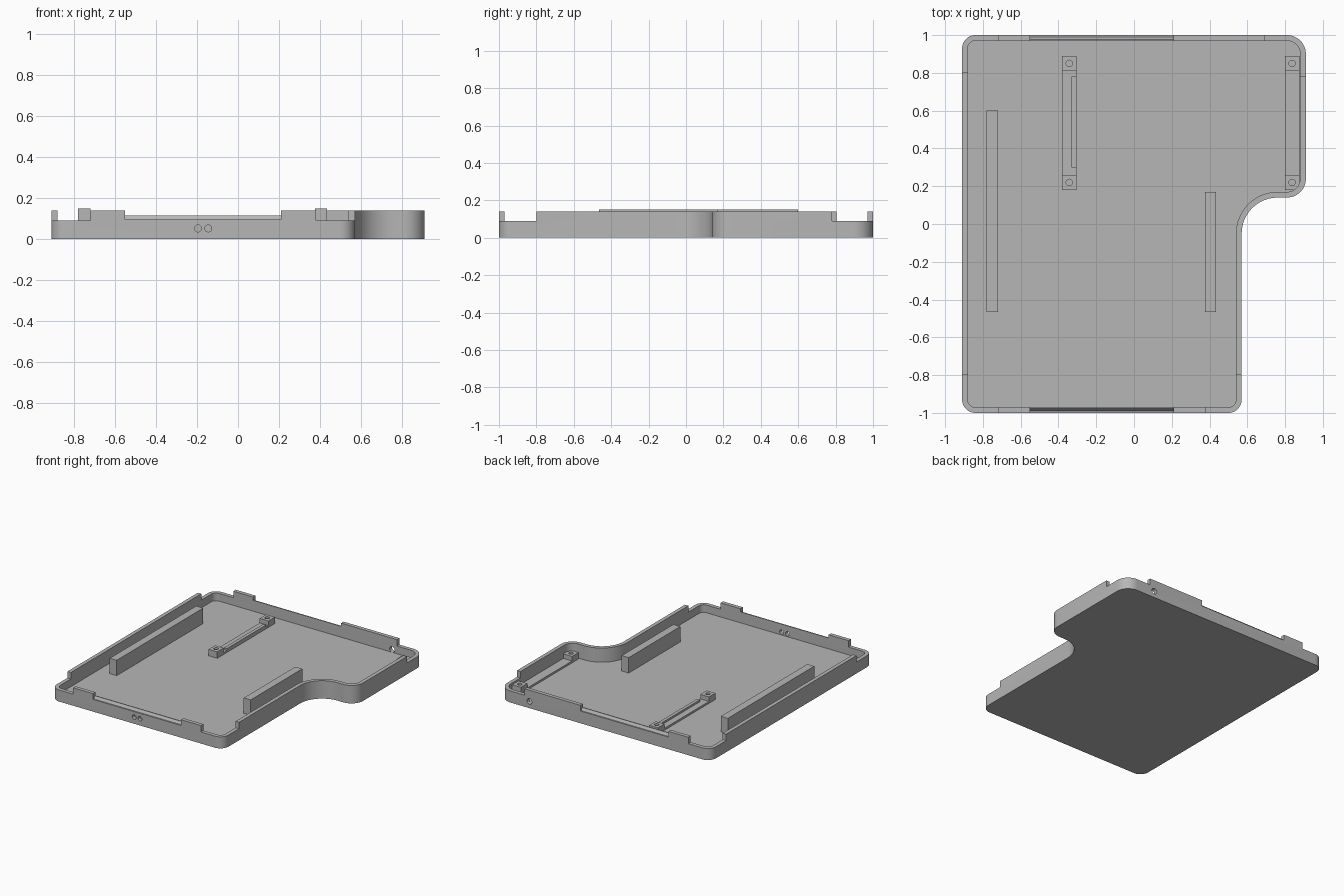
import bpy, bmesh, math
from mathutils import Vector, Matrix

if "Cube" in bpy.data.objects:
    bpy.data.objects.remove(bpy.data.objects["Cube"], do_unlink=True)

grey = bpy.data.materials.new("plain grey")
grey.use_nodes = True
colour = (0.47, 0.47, 0.47, 1)
grey.diffuse_color = colour
grey.node_tree.nodes["Principled BSDF"].inputs["Base Color"].default_value = colour


def add_object(name, bm):
    bmesh.ops.recalc_face_normals(bm, faces=bm.faces)
    mesh = bpy.data.meshes.new(name)
    bm.to_mesh(mesh)
    bm.free()
    mesh.materials.append(grey)
    ob = bpy.data.objects.new(name, mesh)
    bpy.context.collection.objects.link(ob)
    return ob


def prism(name, points, offset):
    """Closed 3D outline swept along an offset."""
    bm = bmesh.new()
    face = bm.faces.new([bm.verts.new(p) for p in points])
    side = bmesh.ops.extrude_face_region(bm, geom=[face])["geom"]
    verts = [v for v in side if isinstance(v, bmesh.types.BMVert)]
    bmesh.ops.translate(bm, vec=offset, verts=verts)
    return add_object(name, bm)


def box(name, x0, x1, y0, y1, z0, z1):
    pts = [(x0, y0, z0), (x1, y0, z0), (x1, y1, z0), (x0, y1, z0)]
    return prism(name, pts, (0, 0, z1 - z0))


def cylinder(name, centre, r, depth, along_y=False):
    bm = bmesh.new()
    turn = Matrix.Rotation(math.pi / 2 if along_y else 0, 4, 'X')
    bmesh.ops.create_cone(bm, cap_ends=True, segments=24, radius1=r, radius2=r,
                          depth=depth, matrix=Matrix.Translation(centre) @ turn)
    return add_object(name, bm)


def cut(ob, cutters):
    for c in cutters:
        mod = ob.modifiers.new("cut", 'BOOLEAN')
        mod.operation, mod.solver, mod.object = 'DIFFERENCE', 'EXACT', c
    bpy.context.view_layer.update()
    graph = bpy.context.evaluated_depsgraph_get()
    mesh = bpy.data.meshes.new_from_object(ob.evaluated_get(graph))
    ob.modifiers.clear()
    ob.data = mesh
    for c in cutters:
        bpy.data.objects.remove(c, do_unlink=True)


# Corners of the plan: x, y, fillet radius, and which way an inset moves them
CORNERS = [(-0.91, -1, 0.07, 1, 1), (0.57, -1, 0.07, -1, 1),
           (0.57, 0.14, -0.19, -1, 1), (0.91, 0.14, 0.1, -1, 1),
           (0.91, 1, 0.1, -1, -1), (-0.91, 1, 0.07, 1, -1)]


def outline(inset, z):
    pos = [Vector((x + sx * inset, y + sy * inset)) for x, y, r, sx, sy in CORNERS]
    pts = []
    for i, p in enumerate(pos):
        r = abs(CORNERS[i][2] - inset)
        a = (pos[i - 1] - p).normalized()
        b = (pos[(i + 1) % len(pos)] - p).normalized()
        for k in range(13):
            t = k / 12 * math.pi / 2
            q = p + r * (a * (1 - math.sin(t)) + b * (1 - math.cos(t)))
            pts.append((q.x, q.y, z))
    return pts


# Tray shell with low corners, lip gaps and cable holes
tray = prism("tray", outline(0, 0), (0, 0, 0.14))
cutters = [prism("cavity", outline(0.03, 0.03), (0, 0, 0.3))]
for x0, x1, y0, y1 in [(-1, -0.72, -1.1, -0.8), (0.38, 1, -1.1, -0.8),
                       (-1, -0.72, 0.805, 1.1), (0.69, 1, 0.78, 1.1)]:
    cutters.append(box("corner_cut", x0, x1, y0, y1, 0.09, 0.2))
lip = [(1.1, 0.095), (0.99, 0.095), (0.978, 0.115), (0.9, 0.115), (0.9, 0.2), (1.1, 0.2)]
for s in (-1, 1):
    cutters.append(prism("lip_cut", [(-0.55, s * y, z) for y, z in lip], (0.76, 0, 0)))
for x, y, r in [(-0.195, -1, 0.017), (-0.145, -1, 0.017), (0.65, 1, 0.022)]:
    cutters.append(cylinder("hole_cut", (x, y, 0.052), r, 0.1, True))
cut(tray, cutters)

# Support ribs
box("left_rib", 0.375, 0.435, -0.465, 0.17, 0.025, 0.15)
box("right_rib", -0.78, -0.72, -0.465, 0.6, 0.025, 0.15)

# Mounting rails with a drilled boss at each end
for side, x in (("right", -0.38), ("left", 0.8)):
    box(side + "_rail", x, x + 0.075, 0.25, 0.82, 0.025, 0.045)
    for end, y in (("front", 0.18), ("back", 0.81)):
        boss = box(f"{side}_{end}_boss", x, x + 0.075, y, y + 0.08, 0.025, 0.08)
        cut(boss, [cylinder("screw_cut", (x + 0.037, y + 0.04, 0.08), 0.017, 0.08)])
box("right_rail_ridge", -0.33, -0.305, 0.3, 0.78, 0.04, 0.06)

# Smooth fillets, sharp edges
bpy.ops.object.select_all(action='DESELECT')
tray.select_set(True)
bpy.context.view_layer.objects.active = tray
bpy.ops.object.shade_smooth_by_angle(angle=math.radians(30))
